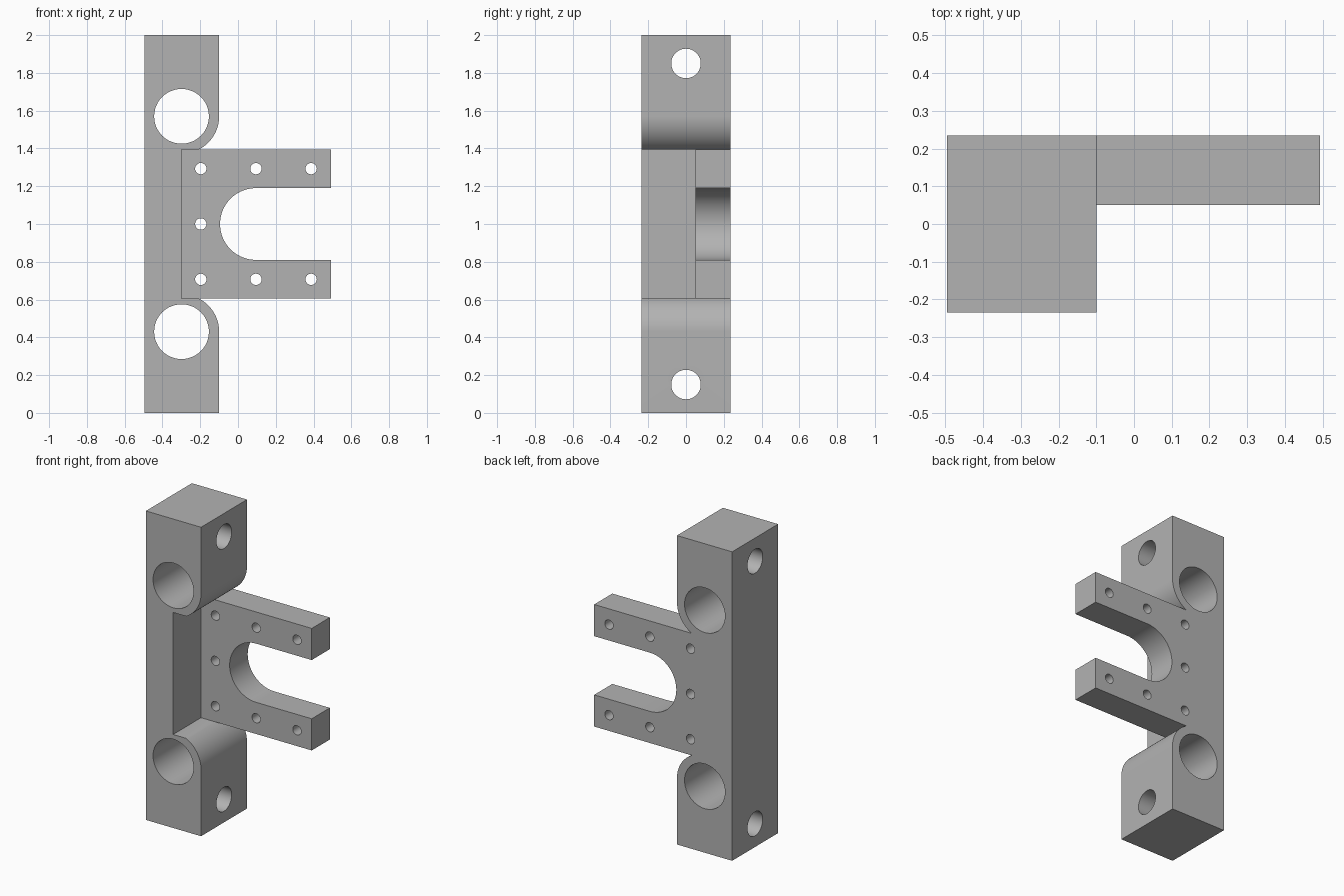
import bpy, bmesh
from math import asin, cos, sin, pi, radians

cube = bpy.data.objects.get("Cube")
if cube:
    bpy.data.objects.remove(cube, do_unlink=True)

metal = bpy.data.materials.new("grey metal")
metal.use_nodes = True
GREY = (0.45, 0.45, 0.45, 1)
metal.diffuse_color = GREY
metal.node_tree.nodes["Principled BSDF"].inputs["Base Color"].default_value = GREY

MID = 1.0                       # height of the mirror plane
LEFT, RIGHT = -0.495, 0.493
POST_X, POST_R = -0.297, 0.197  # post centre line and half width
BORE_Z, ARM_TOP = 1.57, 1.395
BACK, FRONT, STEP = 0.235, -0.235, 0.05


def arc(cx, cz, r, a0, a1, n=24):
    return [(cx + r * cos(a0 + (a1 - a0) * i / n),
             cz + r * sin(a0 + (a1 - a0) * i / n)) for i in range(n + 1)]


def mirrored(half):
    """Close an upper-half outline with its reflection about MID."""
    lower = [(x, 2 * MID - z) for x, z in reversed(half) if abs(z - MID) > 1e-5]
    return half + lower


def prism(name, outline, start, end, along_x=False):
    """Extrude an outline along y, or along x for cross holes."""
    bm = bmesh.new()
    verts = [bm.verts.new((start, u, z) if along_x else (u, start, z)) for u, z in outline]
    face = bm.faces.new(verts)
    new = bmesh.ops.extrude_face_region(bm, geom=[face])["geom"]
    shift = (end - start, 0, 0) if along_x else (0, end - start, 0)
    bmesh.ops.translate(bm, vec=shift, verts=[v for v in new if isinstance(v, bmesh.types.BMVert)])
    bmesh.ops.recalc_face_normals(bm, faces=bm.faces)
    mesh = bpy.data.meshes.new(name)
    bm.to_mesh(mesh)
    bm.free()
    mesh.materials.append(metal)
    obj = bpy.data.objects.new(name, mesh)
    bpy.context.collection.objects.link(obj)
    return obj


def hole(name, u, z, r, along_x=False, n=48):
    return prism(name, arc(u, z, r, 0, 2 * pi * (n - 1) / n, n - 1), -0.7, 0.7, along_x)


# Bracket silhouette: post, rounded shoulders, two arms and the U slot
end_angle = -asin((BORE_Z - ARM_TOP) / POST_R)
shoulder = arc(POST_X, BORE_Z, POST_R, 0, end_angle)
slot = arc(0.095, MID, 0.19, pi / 2, pi)
upper = [(LEFT, 2), (POST_X + POST_R, 2)] + shoulder
upper += [(RIGHT, ARM_TOP), (RIGHT, MID + 0.19)] + slot
bracket = prism("mounting_bracket", mirrored(upper), FRONT, BACK)

# Pocket in front of the arms, and all the holes
pocket = [(-0.3, ARM_TOP), shoulder[-1], (0.6, ARM_TOP + 0.05)]
cutters = [prism("pocket_cutter", mirrored(pocket), -0.4, STEP)]
for side in (-1, 1):
    cutters.append(hole("bore_cutter", POST_X - 0.002, MID + side * (BORE_Z - MID), 0.145))
    cutters.append(hole("cross_hole_cutter", 0, MID + side * 0.85, 0.078, True))
    for x in (-0.197, 0.095, 0.387):
        cutters.append(hole("screw_hole_cutter", x, MID + side * 0.293, 0.03, n=32))
cutters.append(hole("screw_hole_cutter", -0.197, MID, 0.03, n=32))

bpy.ops.object.select_all(action="DESELECT")
bpy.context.view_layer.objects.active = bracket
bracket.select_set(True)
for cutter in cutters:
    cutter.hide_render = True
    mod = bracket.modifiers.new("cut", "BOOLEAN")
    mod.operation, mod.solver, mod.object = "DIFFERENCE", "EXACT", cutter
    bpy.ops.object.modifier_apply(modifier=mod.name)
for cutter in cutters:
    bpy.data.objects.remove(cutter, do_unlink=True)

bpy.ops.object.shade_smooth_by_angle(angle=radians(30))
